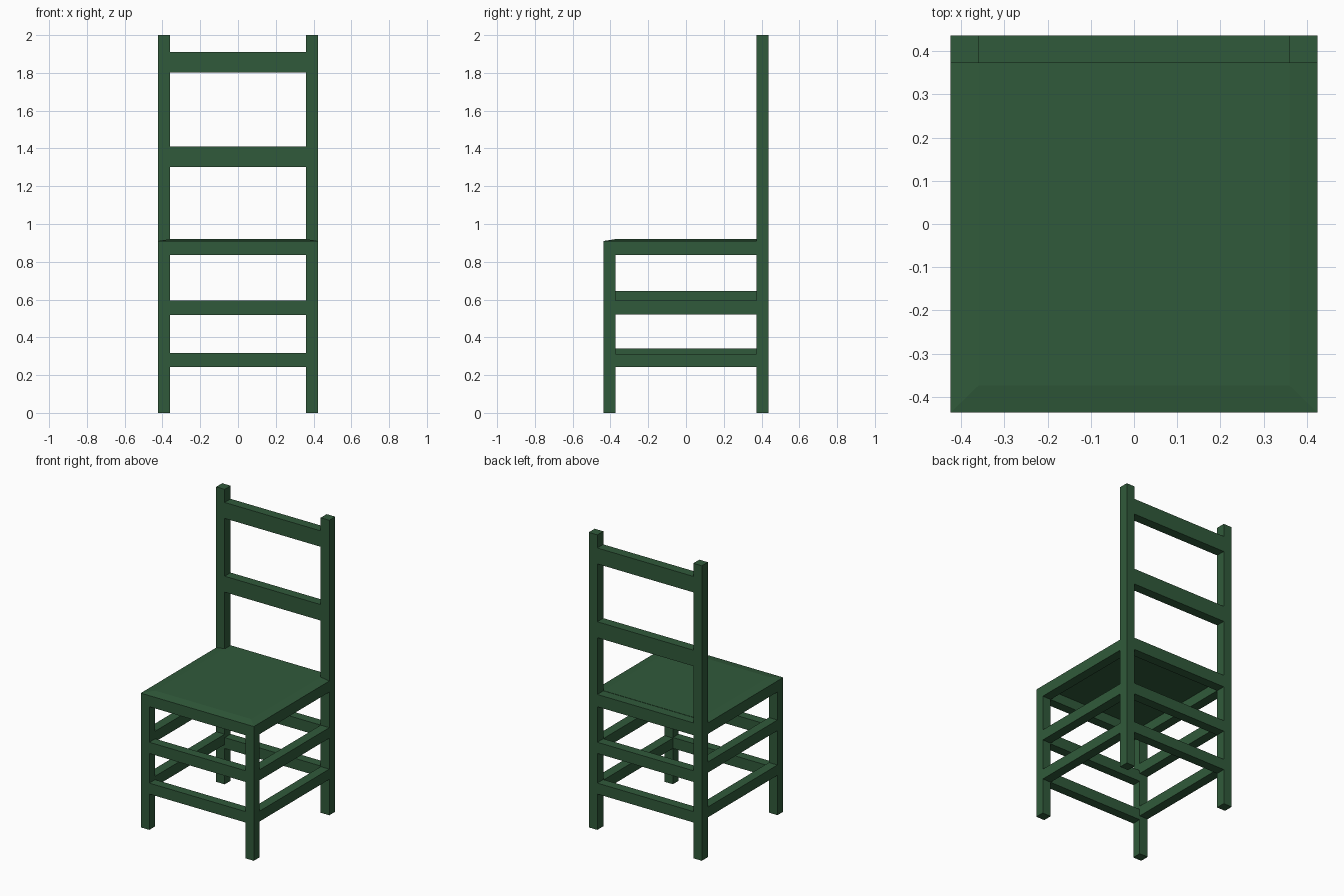
import bpy, bmesh

if "Cube" in bpy.data.objects:
    bpy.data.objects.remove(bpy.data.objects["Cube"])

X0, X1 = 0.36, 0.424               # inner / outer faces of the posts
F0, F1 = -0.436, -0.374            # front post depth range
B0, B1 = 0.372, 0.436              # back post depth range

paint = bpy.data.materials.new("green_paint")
paint.diffuse_color = (0.030, 0.102, 0.043, 1)
paint.use_nodes = True
paint.node_tree.nodes["Principled BSDF"].inputs["Base Color"].default_value = paint.diffuse_color


def finish(name, bm):
    bmesh.ops.recalc_face_normals(bm, faces=bm.faces)
    mesh = bpy.data.meshes.new(name)
    bm.to_mesh(mesh)
    bm.free()
    mesh.materials.append(paint)
    obj = bpy.data.objects.new(name, mesh)
    bpy.context.collection.objects.link(obj)
    return obj


def box_mesh(x, y, z):
    bm = bmesh.new()
    bmesh.ops.create_cube(bm, size=1)
    for v in bm.verts:
        v.co = [r[0] if c < 0 else r[1] for c, r in zip(v.co, (x, y, z))]
    return bm


def box(name, x, y, z):
    return finish(name, box_mesh(x, y, z))


# Legs and back posts
for side, xr in (("left", (-X1, -X0)), ("right", (X0, X1))):
    box(f"{side}_front_leg", xr, (F0, F1), (0, 0.90))
    box(f"{side}_back_post", xr, (B0, B1), (0, 2.0))
    box(f"{side}_seat_rail", xr, (F1, B0), (0.835, 0.90))

# Side rungs: the left pair sits a little higher than the right pair
for side, xr, heights in (
        ("right", (X0, X1), ((0.243, 0.313), (0.522, 0.594))),
        ("left", (-X1, -X0), ((0.27, 0.34), (0.573, 0.645)))):
    for level, zr in zip(("lower", "upper"), heights):
        box(f"{side}_{level}_rung", xr, (F1, B0), zr)

# Front and back rungs
for end, yr in (("front", (F0, F1)), ("back", (B0, B1))):
    for level, zr in (("lower", (0.243, 0.317)), ("upper", (0.518, 0.594))):
        box(f"{end}_{level}_rung", (-X0, X0), yr, zr)

# Seat rails at front and back
box("front_seat_rail", (-X0, X0), (F0, F1), (0.835, 0.90))
box("back_seat_rail", (-X0, X0), (B0, B1), (0.835, 0.918))

# Backrest slats
for level, zr in (("lower", (1.303, 1.411)), ("upper", (1.803, 1.911))):
    box(f"{level}_back_slat", (-X0, X0), (B0, B1), zr)

# Seat panel with a gently sloped border on the front and sides
bm = box_mesh((-X1, X1), (F0, B0), (0.90, 0.91))
top = max(bm.faces, key=lambda f: f.calc_center_median().z)
inner = bmesh.ops.extrude_discrete_faces(bm, faces=[top])["faces"][0]
for v in inner.verts:
    v.co.x = X0 if v.co.x > 0 else -X0
    v.co.y = F1 if v.co.y < 0 else B0
    v.co.z = 0.92
finish("seat", bm)
